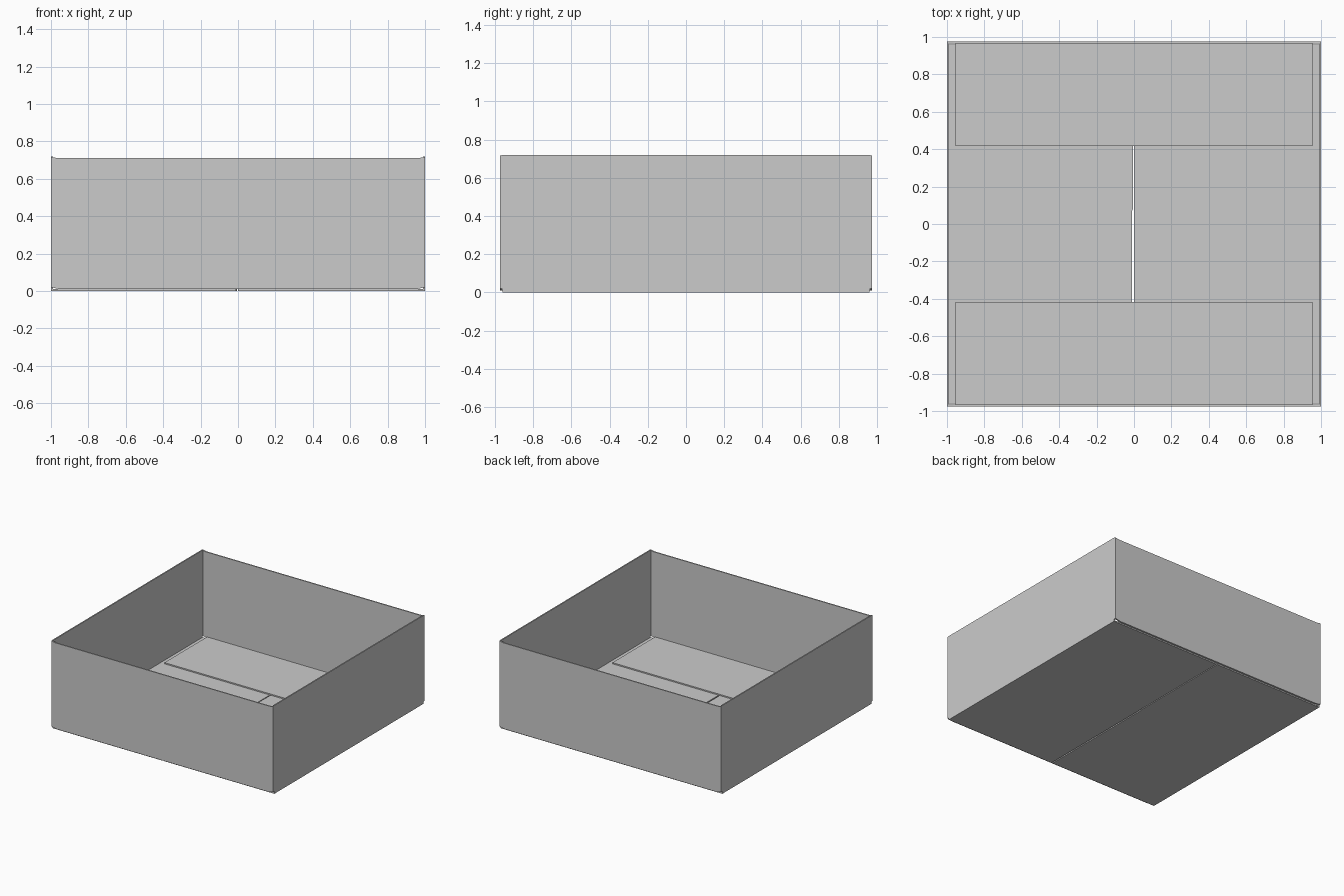
import bpy
import bmesh

cube = bpy.data.objects.get("Cube")
if cube:
    bpy.data.objects.remove(cube, do_unlink=True)

GREY = (0.6, 0.6, 0.6, 1)
card = bpy.data.materials.new("grey card")
card.use_nodes = True
card.diffuse_color = GREY
card.node_tree.nodes["Principled BSDF"].inputs["Base Color"].default_value = GREY

X, Y, T = 1.0, 0.975, 0.01      # half width, half depth, board thickness
TOP, RIM = 0.72, 0.71           # side wall height, front and back wall height


def prism(name, outline, offset, vector):
    """Extrude a flat outline along a vector."""
    bm = bmesh.new()
    face = bm.faces.new([bm.verts.new([a + b for a, b in zip(p, offset)]) for p in outline])
    grown = bmesh.ops.extrude_face_region(bm, geom=[face])["geom"]
    bmesh.ops.translate(bm, vec=vector, verts=[v for v in grown if isinstance(v, bmesh.types.BMVert)])
    bmesh.ops.recalc_face_normals(bm, faces=bm.faces)
    mesh = bpy.data.meshes.new(name)
    bm.to_mesh(mesh)
    bm.free()
    mesh.materials.append(card)
    obj = bpy.data.objects.new(name, mesh)
    bpy.context.collection.objects.link(obj)
    return obj


# Front and back: wall with slightly raised top corners, and an inner floor flap
for name, s in (("front", -1), ("back", 1)):
    half = [(X, 0.02), (X, TOP - 0.003), (0.965, RIM)]
    outline = [(x, 0, z) for x, z in half] + [(-x, 0, z) for x, z in reversed(half)]
    outline += [(-0.955, 0, T), (0.955, 0, T)]
    prism(name + "_wall", outline, (0, s * Y, 0), (0, -s * T, 0))
    flap = [(-0.955, s * (Y - T), T), (0.955, s * (Y - T), T),
            (0.955, s * 0.417, T), (-0.955, s * 0.417, T)]
    prism(name + "_inner_flap", flap, (0, 0, 0), (0, 0, T))

# Sides: wall with notched lower corners, and an outer floor flap up to the seam
for name, s in (("right", -1), ("left", 1)):
    half = [(0.96, 0), (0.96, 0.018), (Y - T, 0.018), (Y - T, TOP)]
    outline = [(0, y, z) for y, z in half] + [(0, -y, z) for y, z in reversed(half)]
    prism(name + "_wall", outline, (s * X, 0, 0), (-s * T, 0, 0))
    near, far = (-0.011, -0.006) if s < 0 else (-0.001, 0.001)
    wall = s * (X - T)
    flap = [(wall, -0.96, 0), (near, -0.96, 0), (near, 0.07, 0),
            (far, 0.08, 0), (far, 0.96, 0), (wall, 0.96, 0)]
    prism(name + "_outer_flap", flap, (0, 0, 0), (0, 0, T))
